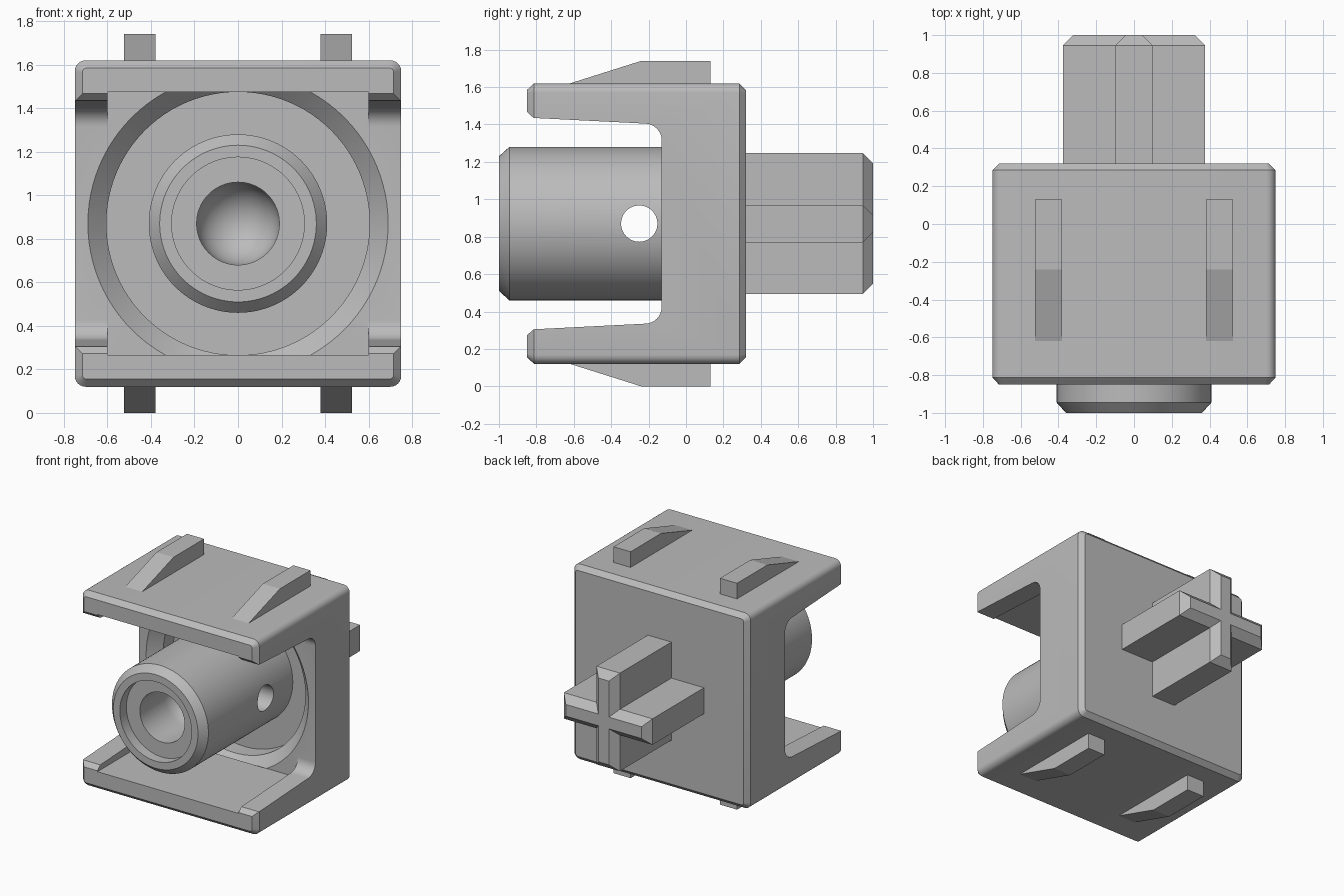
import bpy, bmesh, math
from math import cos, sin, pi

if "Cube" in bpy.data.objects:
    bpy.data.objects.remove(bpy.data.objects["Cube"])

ZC = 0.87  # height of the central axis

grey = bpy.data.materials.new("plain_grey")
grey.use_nodes = True
grey.diffuse_color = (0.5, 0.5, 0.5, 1)
grey.node_tree.nodes["Principled BSDF"].inputs["Base Color"].default_value = (0.5, 0.5, 0.5, 1)


def loft(name, rings, closed=False):
    """Skin a list of equal-length rings; cap both ends unless closed."""
    bm = bmesh.new()
    loops = [[bm.verts.new(p) for p in ring] for ring in rings]
    n = len(loops[0])
    for a, b in zip(loops, loops[1:]):
        for i in range(n):
            j = (i + 1) % n
            bm.faces.new((a[i], a[j], b[j], b[i]))
    if not closed:
        bm.faces.new(loops[0])
        bm.faces.new(loops[-1])
    bmesh.ops.remove_doubles(bm, verts=bm.verts, dist=1e-5)
    bmesh.ops.recalc_face_normals(bm, faces=bm.faces)
    mesh = bpy.data.meshes.new(name)
    bm.to_mesh(mesh)
    bm.free()
    mesh.materials.append(grey)
    obj = bpy.data.objects.new(name, mesh)
    bpy.context.collection.objects.link(obj)
    return obj


def extrude_x(name, profile, x0, x1):
    """Extrude a (y, z) profile between two x positions."""
    return loft(name, [[(x, y, z) for y, z in profile] for x in (x0, x1)])


def revolve_y(name, profile, sides=96):
    """Turn a (y, radius) profile, starting and ending on the axis."""
    rings = []
    for y, r in profile:
        rings.append([(r * cos(2 * pi * i / sides), y, ZC + r * sin(2 * pi * i / sides))
                      for i in range(sides)])
    return loft(name, rings, closed=True)


def cut(obj, cutter):
    cutter.hide_render = True
    mod = obj.modifiers.new("cut", "BOOLEAN")
    mod.operation = "DIFFERENCE"
    mod.solver = "EXACT"
    mod.object = cutter
    bpy.context.view_layer.update()
    graph = bpy.context.evaluated_depsgraph_get()
    mesh = bpy.data.meshes.new_from_object(obj.evaluated_get(graph))
    obj.modifiers.clear()
    obj.data = mesh
    bpy.data.objects.remove(cutter)


def smooth(obj):
    bpy.ops.object.select_all(action="DESELECT")
    obj.select_set(True)
    bpy.context.view_layer.objects.active = obj
    bpy.ops.object.shade_smooth_by_angle(angle=math.radians(30))


def rounded_square(half, radius, y, steps=6):
    pts = []
    for q in range(4):
        a0 = q * pi / 2
        cx = (half - radius) * (1 if q in (0, 3) else -1)
        cz = (half - radius) * (1 if q < 2 else -1)
        for i in range(steps + 1):
            a = a0 + i * pi / 2 / steps
            pts.append((cx + radius * cos(a), y, ZC + cz + radius * sin(a)))
    return pts


# Housing: block with rounded long edges and chamfered ends
housing = loft("housing", [
    rounded_square(0.715, 0.02, -0.85), rounded_square(0.75, 0.05, -0.812),
    rounded_square(0.75, 0.05, 0.285), rounded_square(0.715, 0.02, 0.32)])

# Side opening between the two arms, with filleted inner corners
upper = [(-0.9, 0.635), (-0.85, 0.597), (-0.815, 0.565)]
for i in range(9):
    a = pi / 2 * (1 - i / 8)
    upper.append((-0.22 + 0.09 * cos(a), 0.445 + 0.09 * sin(a)))
slot = [(y, ZC + h) for y, h in upper] + [(y, ZC - h) for y, h in reversed(upper)]
cut(housing, extrude_x("slot_cutter", slot, -1, 1))

# Square channel cut into the arms
channel = [(-0.95, ZC - 0.604), (-0.13, ZC - 0.604), (-0.13, ZC + 0.604), (-0.95, ZC + 0.604)]
cut(housing, extrude_x("channel_cutter", channel, -0.6, 0.6))

# Round flared recess around the barrel
cut(housing, revolve_y("recess_cutter", [
    (-0.132, 0), (-0.132, 0.692), (-0.045, 0.605), (0.08, 0.605), (0.08, 0)]))
smooth(housing)

# Barrel: chamfered tube with stepped, dome-ended bore
bore = [(-0.62 + 0.19 * sin(a), 0.19 * cos(a)) for a in [i * pi / 16 for i in range(8)]]
barrel = revolve_y("barrel", [
    (0.15, 0), (0.15, 0.41), (-0.945, 0.41), (-1, 0.36), (-1, 0.305),
    (-0.92, 0.305), (-0.92, 0.19)] + bore + [(-0.43, 0)])

# Cross hole through the barrel
hole = [(-0.25 + 0.097 * cos(i * pi / 24), ZC + 0.097 * sin(i * pi / 24)) for i in range(48)]
cut(barrel, extrude_x("hole_cutter", hole, -0.6, 0.6))
smooth(barrel)


# Cross-shaped rear post with chamfered end
def plus_ring(arm, half, y):
    pts = []
    for q in range(4):
        c, s = round(cos(q * pi / 2)), round(sin(q * pi / 2))
        for u, v in ((arm, -half), (arm, half), (half, half)):
            pts.append((u * c - v * s, y, ZC + u * s + v * c))
    return pts


loft("rear_cross_post", [plus_ring(0.377, 0.1, 0.3), plus_ring(0.377, 0.1, 0.945),
                         plus_ring(0.322, 0.045, 1.0)])

# Ramped catches on the top and bottom
ramp = [(-0.63, 0.74), (-0.62, 0.75), (-0.24, 0.87), (0.13, 0.87), (0.13, 0.74)]
for level, up in (("top", 1), ("bottom", -1)):
    for side, sx in (("left", 1), ("right", -1)):
        extrude_x(f"{level}_{side}_catch", [(y, ZC + up * h) for y, h in ramp],
                  sx * 0.38, sx * 0.525)
